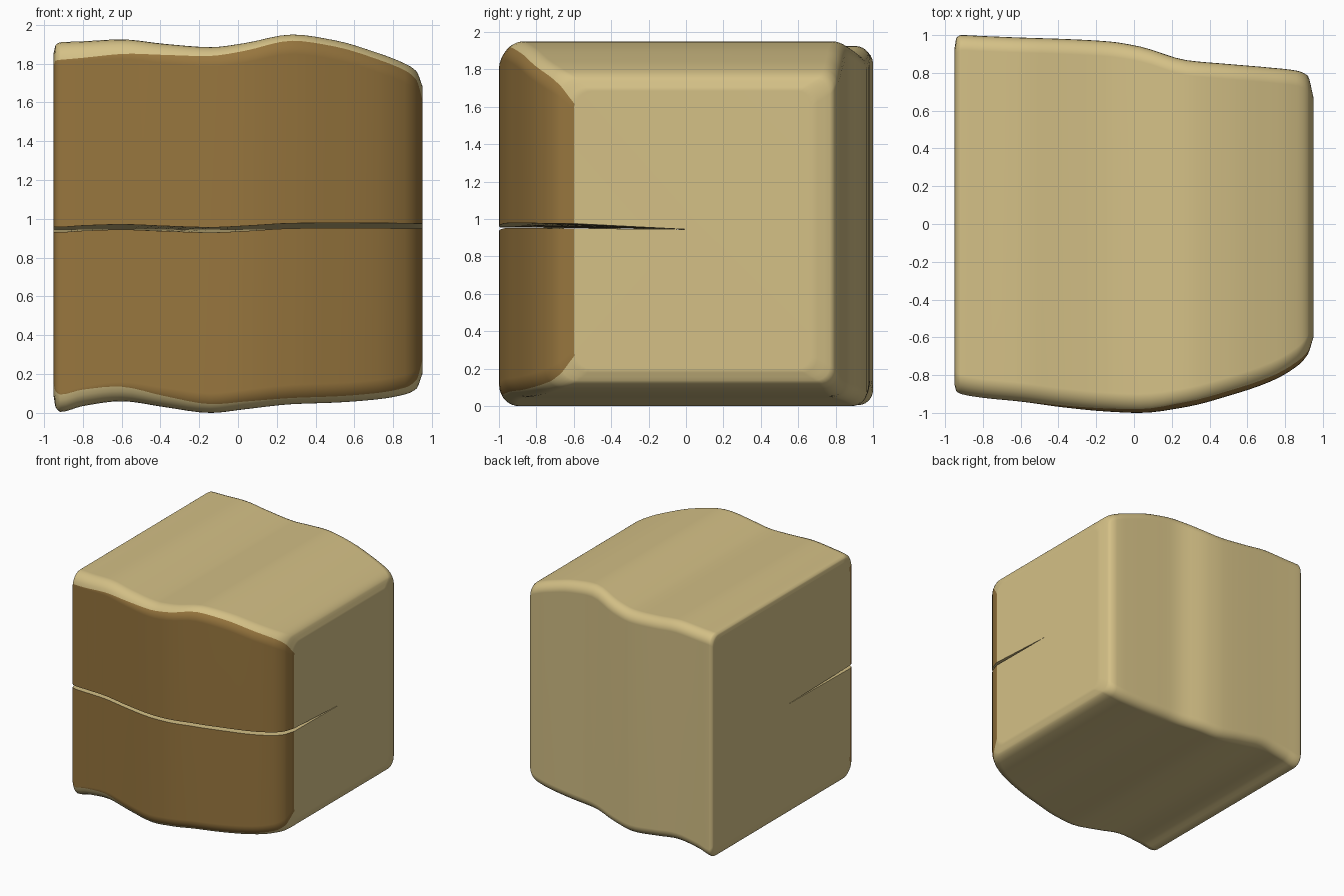
import bpy, bmesh, math

if "Cube" in bpy.data.objects:
    bpy.data.objects.remove(bpy.data.objects["Cube"])

def material(name, rgb):
    m = bpy.data.materials.new(name)
    m.diffuse_color = (*rgb, 1)
    m.use_nodes = True
    m.node_tree.nodes["Principled BSDF"].inputs["Base Color"].default_value = m.diffuse_color
    return m

# Stations along the block: x, front y, back y, bottom z, top z, colour-edge drop, crack z
S = [
    (-0.95, -0.85, 0.93, 0.085, 1.855, 0.065, 0.945),
    (-0.94, -0.885, 0.985, 0.03, 1.895, 0.08, 0.945),
    (-0.915, -0.90, 1.00, 0.005, 1.91, 0.09, 0.945),
    (-0.80, -0.92, 0.995, 0.035, 1.915, 0.085, 0.952),
    (-0.60, -0.94, 0.987, 0.06, 1.925, 0.075, 0.958),
    (-0.38, -0.97, 0.98, 0.03, 1.902, 0.057, 0.95),
    (-0.14, -0.993, 0.967, 0.00, 1.885, 0.045, 0.943),
    (0.03, -1.00, 0.94, 0.018, 1.905, 0.04, 0.95),
    (0.28, -0.968, 0.867, 0.045, 1.95, 0.032, 0.964),
    (0.50, -0.91, 0.847, 0.053, 1.92, 0.032, 0.966),
    (0.72, -0.835, 0.828, 0.07, 1.855, 0.033, 0.965),
    (0.86, -0.755, 0.812, 0.095, 1.80, 0.035, 0.964),
    (0.92, -0.69, 0.785, 0.125, 1.76, 0.045, 0.963),
    (0.95, -0.60, 0.67, 0.20, 1.685, 0.07, 0.963),
]

def tangent(i, k):
    def slope(a):
        return (S[a + 1][k] - S[a][k]) / (S[a + 1][0] - S[a][0])
    if i == 0:
        return slope(0)
    if i == len(S) - 1:
        return slope(i - 1)
    a, b = slope(i - 1), slope(i)
    return 2 * a * b / (a + b) if a * b > 0 else 0.0

def sample(i, t):
    h = S[i + 1][0] - S[i][0]
    out = [S[i][0] + h * t]
    for k in range(1, 7):
        out.append((2*t**3 - 3*t**2 + 1) * S[i][k] + (t**3 - 2*t**2 + t) * h * tangent(i, k)
                   + (3*t**2 - 2*t**3) * S[i + 1][k] + (t**3 - t**2) * h * tangent(i + 1, k))
    return out

RF, RB, GAP = 0.10, 0.08, 0.013

def section(x, yf, yb, zb, zt, drop, zc):
    """Closed cross-section with rounded corners and a crack notch in front."""
    split = math.asin(1 - drop / RF)          # where the dark front colour ends
    angles = [split * j / 3 for j in range(3)]
    angles += [split + (math.pi / 2 - split) * j / 5 for j in range(6)]
    upper = [(yf + RF * (1 - math.cos(a)), zt - RF * (1 - math.sin(a))) for a in angles]
    lower = [(yf + RF * (1 - math.cos(a)), zb + RF * (1 - math.sin(a))) for a in reversed(angles)]
    back = [math.pi / 2 * j / 6 for j in range(7)]
    b_up = [(yb - RB * (1 - math.sin(a)), zt - RB * (1 - math.cos(a))) for a in back]
    b_lo = [(yb - RB * (1 - math.cos(a)), zb + RB * (1 - math.sin(a))) for a in back]
    p = [(0.0, 0.945), (yf, zc + GAP)] + upper + b_up + b_lo + lower + [(yf, zc - GAP)]
    return [(x, y, z) for y, z in p]

# Loft the wavy block
rows = [sample(i, j / 4) for i in range(len(S) - 1) for j in range(4)] + [list(S[-1])]
bm = bmesh.new()
rings = [[bm.verts.new(c) for c in section(*r)] for r in rows]
n = len(rings[0])
for a, b in zip(rings, rings[1:]):
    for j in range(n):
        k = (j + 1) % n
        f = bm.faces.new((a[j], a[k], b[k], b[j]))
        # front strips, up to the split on each rounded edge, are dark
        f.material_index = 1 if 1 <= j <= 4 or n - 5 <= j <= n - 2 else 0
bm.faces.new(rings[0])
bm.faces.new(list(reversed(rings[-1])))
bmesh.ops.recalc_face_normals(bm, faces=bm.faces[:])

me = bpy.data.meshes.new("split_block")
bm.to_mesh(me)
bm.free()
ob = bpy.data.objects.new("split_block", me)
bpy.context.collection.objects.link(ob)
me.materials.append(material("pale tan", (0.66, 0.53, 0.24)))
me.materials.append(material("dark brown", (0.31, 0.18, 0.048)))

# Smooth shading with flat end faces
bpy.context.view_layer.objects.active = ob
ob.select_set(True)
bpy.ops.object.shade_smooth_by_angle(angle=math.radians(35))
wn = ob.modifiers.new("flat_ends", 'WEIGHTED_NORMAL')
wn.keep_sharp = True
